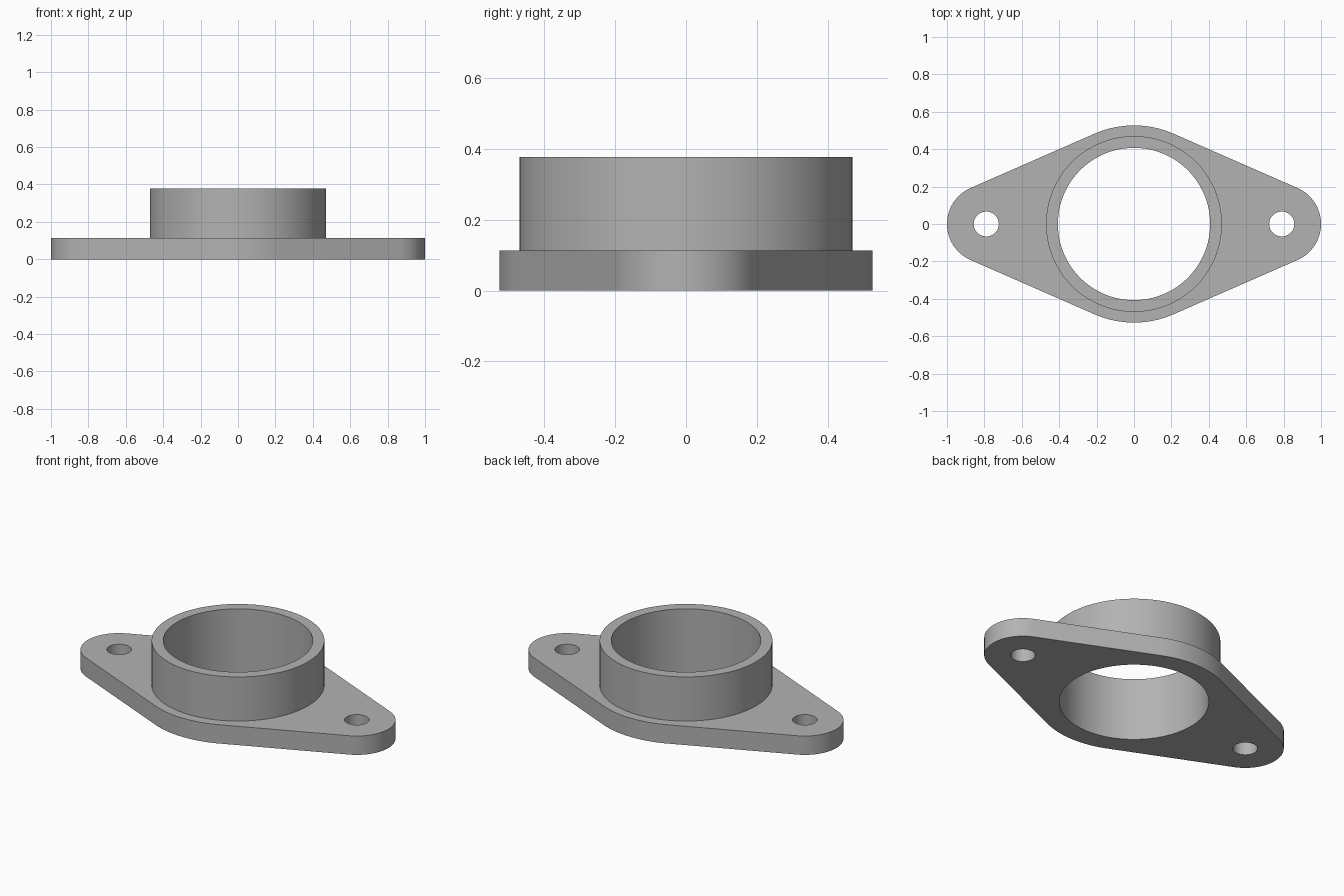
import bpy, bmesh
from math import acos, cos, sin, pi, radians

cube = bpy.data.objects.get("Cube")
if cube:
    bpy.data.objects.remove(cube, do_unlink=True)

# Main sizes
PLATE_TOP, COLLAR_TOP = 0.113, 0.378
BORE, COLLAR = 0.407, 0.47
HUB, EAR, EAR_X, BOLT = 0.527, 0.21, 0.79, 0.067

# Single grey finish
grey = bpy.data.materials.new("plain_grey")
grey.use_nodes = True
color = (0.45, 0.45, 0.45, 1)
grey.diffuse_color = color
grey.node_tree.nodes["Principled BSDF"].inputs["Base Color"].default_value = color


def arc(radius, start, end, steps, cx=0):
    """Points along an arc, both ends included."""
    angles = [start + (end - start) * i / steps for i in range(steps + 1)]
    return [(cx + radius * cos(a), radius * sin(a)) for a in angles]


def circle(radius, steps=96, cx=0):
    return arc(radius, 0, 2 * pi, steps, cx)[:-1]


def ring(bm, points, z):
    return [bm.verts.new((x, y, z)) for x, y in points]


def wall(bm, low, high):
    """Quads between two matching loops, facing away from the loop centre."""
    n = len(low)
    for i in range(n):
        j = (i + 1) % n
        bm.faces.new((low[i], low[j], high[j], high[i]))


def fill(bm, loops, up):
    """Flat face bounded by an outline and its holes."""
    edges = []
    for loop in loops:
        for a, b in zip(loop, loop[1:] + loop[:1]):
            edges.append(bm.edges.get((a, b)) or bm.edges.new((a, b)))
    made = bmesh.ops.triangle_fill(bm, edges=edges, use_beauty=True)["geom"]
    for face in made:
        if isinstance(face, bmesh.types.BMFace):
            face.normal_update()
            if (face.normal.z > 0) != up:
                face.normal_flip()


def finish(bm, name):
    mesh = bpy.data.meshes.new(name)
    bm.to_mesh(mesh)
    bm.free()
    mesh.materials.append(grey)
    obj = bpy.data.objects.new(name, mesh)
    bpy.context.collection.objects.link(obj)
    bpy.ops.object.select_all(action='DESELECT')
    obj.select_set(True)
    bpy.context.view_layer.objects.active = obj
    bpy.ops.object.shade_smooth_by_angle(angle=radians(30))


# Flange plate: hub arcs joined to the ears by tangent lines
t = acos((HUB - EAR) / EAR_X)
outline = (arc(EAR, -t, t, 32, EAR_X) + arc(HUB, t, pi - t, 24)
           + arc(EAR, pi - t, pi + t, 32, -EAR_X) + arc(HUB, pi + t, 2 * pi - t, 24))
bm = bmesh.new()
bottom, top = ring(bm, outline, 0), ring(bm, outline, PLATE_TOP)
wall(bm, bottom, top)
bottom_loops, top_loops = [bottom], [top]
for side in (-1, 1):
    hole = circle(BOLT, 40, side * EAR_X)
    low, high = ring(bm, hole, 0), ring(bm, hole, PLATE_TOP)
    wall(bm, high, low)
    bottom_loops.append(low)
    top_loops.append(high)
fill(bm, bottom_loops + [ring(bm, circle(BORE), 0)], up=False)
fill(bm, top_loops + [ring(bm, circle(COLLAR), PLATE_TOP)], up=True)
finish(bm, "flange_plate")

# Collar: outer wall, flat rim, and bore running through the plate
bm = bmesh.new()
loops = [ring(bm, circle(r), z) for r, z in
         ((COLLAR, PLATE_TOP), (COLLAR, COLLAR_TOP), (BORE, COLLAR_TOP), (BORE, 0))]
for low, high in zip(loops, loops[1:]):
    wall(bm, low, high)
finish(bm, "collar")
